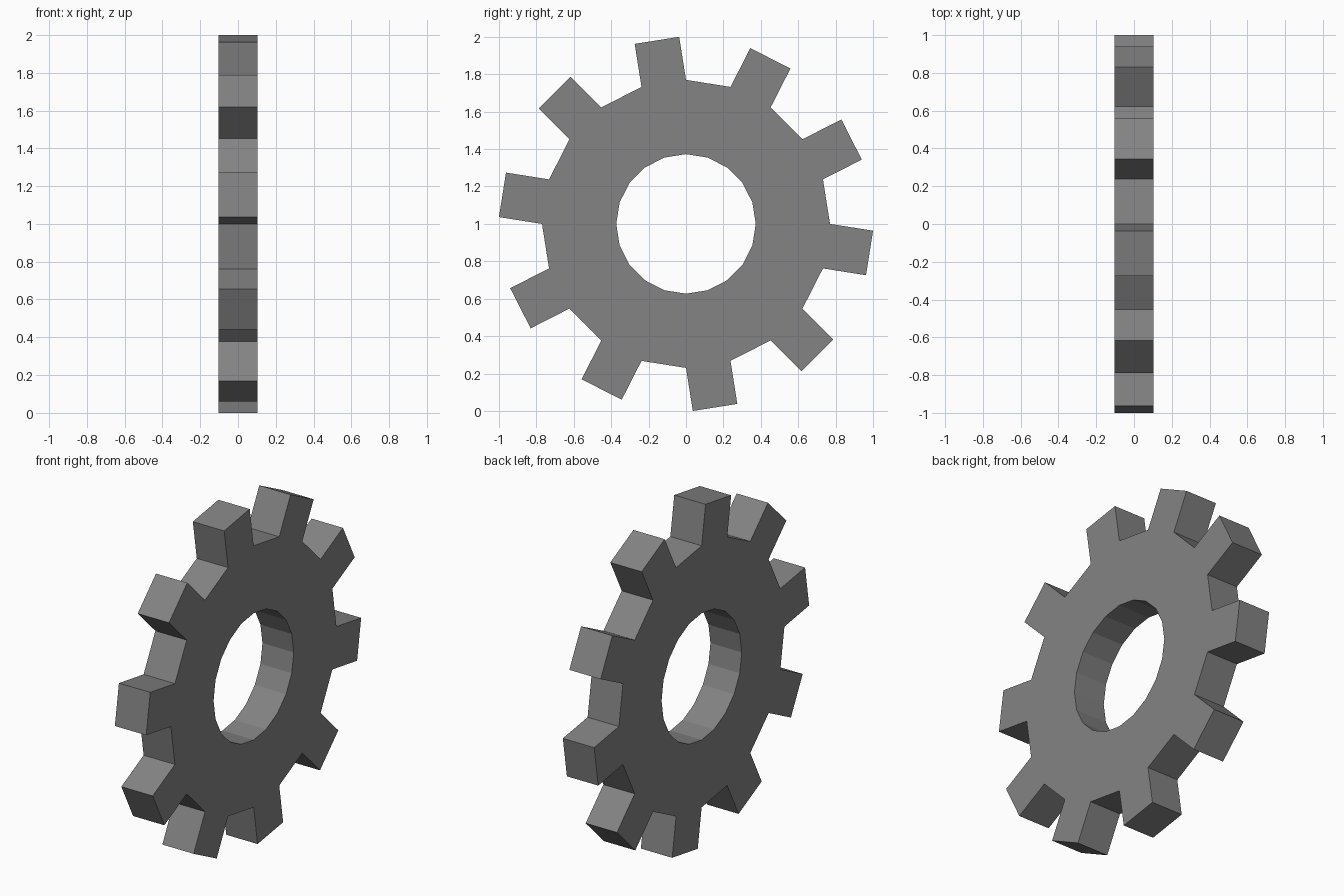
import bpy, bmesh
from math import sin, cos, pi
from mathutils import Vector

if "Cube" in bpy.data.objects:
    bpy.data.objects.remove(bpy.data.objects["Cube"])

SIDES, R_HOLE, R_BODY, TOOTH, HALF = 20, 0.373, 0.77, 0.233, 0.102

bm = bmesh.new()


def ring(radius, x):
    return [bm.verts.new((x, radius * cos(2 * pi * i / SIDES), 1 + radius * sin(2 * pi * i / SIDES)))
            for i in range(SIDES)]


# ring body: outer and inner walls joined by flat side faces
loops = [ring(R_BODY, -HALF), ring(R_BODY, HALF), ring(R_HOLE, HALF), ring(R_HOLE, -HALF)]
rim = []
for k in range(4):
    a, b = loops[k], loops[(k + 1) % 4]
    for i in range(SIDES):
        j = (i + 1) % SIDES
        face = bm.faces.new((a[i], a[j], b[j], b[i]))
        if k == 0:
            rim.append(face)
bmesh.ops.recalc_face_normals(bm, faces=bm.faces)

# teeth: every second rim face pulled straight out
for i in range(1, SIDES, 2):
    mid = 2 * pi * (i + 0.5) / SIDES
    out = bmesh.ops.extrude_discrete_faces(bm, faces=[rim[i]])["faces"][0]
    bmesh.ops.translate(bm, verts=out.verts, vec=Vector((0, cos(mid), sin(mid))) * TOOTH)

bmesh.ops.remove_doubles(bm, verts=bm.verts, dist=1e-5)
bmesh.ops.recalc_face_normals(bm, faces=bm.faces)
mesh = bpy.data.meshes.new("gear")
bm.to_mesh(mesh)
bm.free()

# dark grey metal
metal = bpy.data.materials.new("dark_grey")
metal.diffuse_color = (0.227, 0.227, 0.227, 1)
metal.use_nodes = True
metal.node_tree.nodes["Principled BSDF"].inputs["Base Color"].default_value = metal.diffuse_color
mesh.materials.append(metal)
bpy.context.collection.objects.link(bpy.data.objects.new("gear", mesh))
